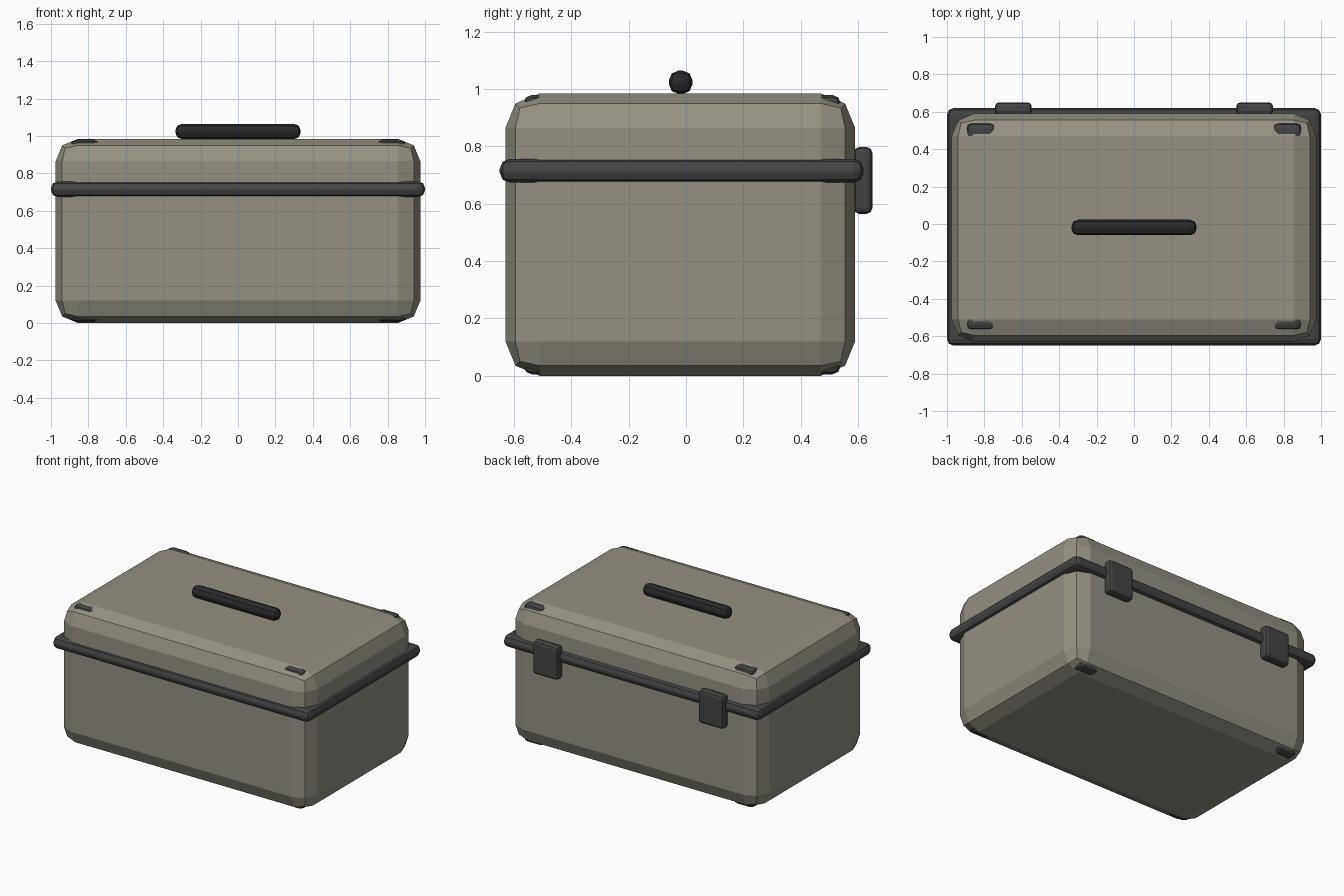
import bpy
from mathutils import Vector

if "Cube" in bpy.data.objects:
    bpy.data.objects.remove(bpy.data.objects["Cube"], do_unlink=True)


def material(name, rgb):
    mat = bpy.data.materials.new(name)
    mat.use_nodes = True
    mat.diffuse_color = (*rgb, 1)
    mat.node_tree.nodes["Principled BSDF"].inputs["Base Color"].default_value = (*rgb, 1)
    return mat


beige = material("warm grey beige", (0.30, 0.28, 0.225))
grey = material("dark grey", (0.056, 0.056, 0.058))
black = material("soft black", (0.022, 0.023, 0.024))


def bevelled_box(name, low, high, bevel, mat):
    """Box between two corners, with two-step flat bevels."""
    low, high = Vector(low), Vector(high)
    bpy.ops.mesh.primitive_cube_add(size=1, location=(low + high) / 2)
    obj = bpy.context.object
    obj.name = name
    obj.scale = high - low
    bpy.ops.object.transform_apply(location=False, rotation=False, scale=True)
    mod = obj.modifiers.new("Bevel", "BEVEL")
    mod.width = bevel
    mod.segments = 2
    obj.data.materials.append(mat)
    return obj


# Case body, seam band running around it, and carrying handle
bevelled_box("case_body", (-0.975, -0.63, 0), (0.975, 0.59, 0.985), 0.12, beige)
bevelled_box("seam_band", (-1, -0.65, 0.674), (1, 0.62, 0.757), 0.035, grey)
bevelled_box("handle", (-0.335, -0.06, 0.983), (0.335, 0.023, 1.065), 0.035, black)

for side, sx in (("left", 1), ("right", -1)):
    # Hinge plates on the back
    x = 0.645 * sx
    bevelled_box(f"hinge_{side}", (x - 0.098, 0.585, 0.565),
                 (x + 0.098, 0.65, 0.798), 0.02, grey)
    # Corner guards, sunk into the body so only their outer edges show
    for end, y in (("front", -0.497), ("back", 0.47)):
        for level, z in (("bottom", 0.075), ("top", 0.91)):
            x = 0.818 * sx
            bevelled_box(f"guard_{level}_{end}_{side}", (x - 0.078, y - 0.07, z - 0.07),
                         (x + 0.078, y + 0.07, z + 0.07), 0.03, grey)
